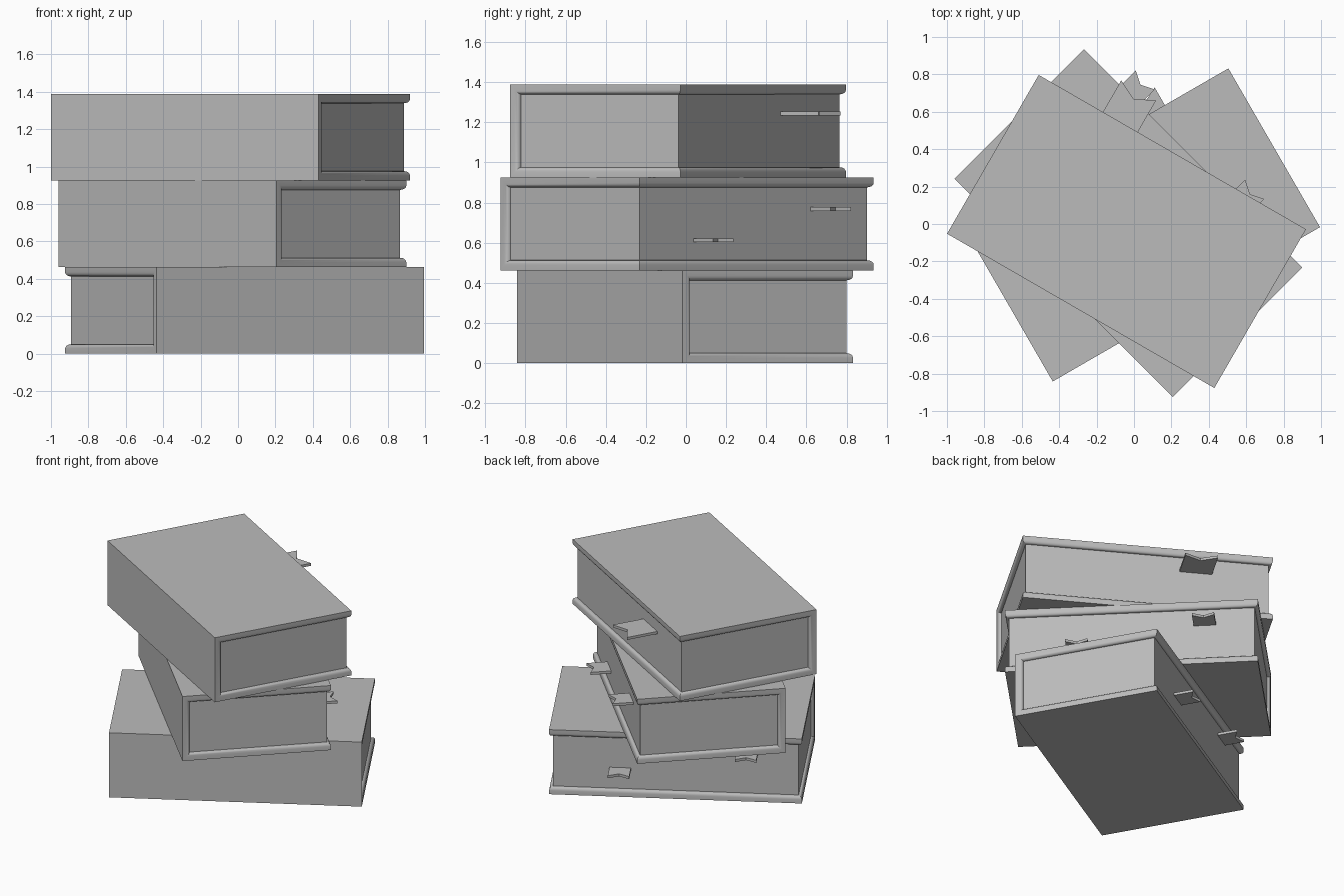
import bpy
import bmesh
from math import radians
from mathutils import Matrix

LENGTH, WIDTH, HEIGHT = 1.65, 0.98, 0.463
BOARD, INSET = 0.05, 0.023

cube = bpy.data.objects.get("Cube")
if cube:
    bpy.data.objects.remove(cube, do_unlink=True)

grey = bpy.data.materials.new("plain_grey")
grey.use_nodes = True
GREY = (0.5, 0.5, 0.5, 1)
grey.diffuse_color = GREY
grey.node_tree.nodes["Principled BSDF"].inputs["Base Color"].default_value = GREY


def finish(name, bm, place, smooth=False):
    bmesh.ops.recalc_face_normals(bm, faces=bm.faces)
    mesh = bpy.data.meshes.new(name)
    bm.to_mesh(mesh)
    bm.free()
    mesh.materials.append(grey)
    obj = bpy.data.objects.new(name, mesh)
    bpy.context.collection.objects.link(obj)
    obj.matrix_world = place
    if smooth:
        bpy.ops.object.select_all(action="DESELECT")
        obj.select_set(True)
        bpy.context.view_layer.objects.active = obj
        bpy.ops.object.shade_smooth_by_angle(angle=radians(35))
    return obj


def prism(points, offset):
    """Extrude a flat outline along an offset vector."""
    bm = bmesh.new()
    face = bm.faces.new([bm.verts.new(p) for p in points])
    new = bmesh.ops.extrude_face_region(bm, geom=[face])["geom"]
    verts = [v for v in new if isinstance(v, bmesh.types.BMVert)]
    bmesh.ops.translate(bm, verts=verts, vec=offset)
    if face.is_valid and not all(len(e.link_faces) == 2 for e in face.edges):
        bm.faces.new(face.verts)
    return bm


def cover(name, place):
    # U-shaped wrap: spine at -y, open at the ends and at +y
    y, low, high = WIDTH / 2, BOARD, HEIGHT - BOARD
    outline = [(-y, 0), (y, 0), (y, low), (BOARD - y, low),
               (BOARD - y, high), (y, high), (y, HEIGHT), (-y, HEIGHT)]
    bm = prism([(-LENGTH / 2, a, b) for a, b in outline], (LENGTH, 0, 0))

    # Round the inner rim
    def inner(v):
        return low - 0.001 < v.co.z < high + 0.001

    def is_rim(e):
        if not all(inner(v) for v in e.verts):
            return False
        a, b = (v.co for v in e.verts)
        at_end = abs(a.x - b.x) < 0.001
        at_fore = min(a.y, b.y) > y - 0.001
        return at_end or at_fore

    rim = [e for e in bm.edges if is_rim(e)]
    bmesh.ops.bevel(bm, geom=rim, offset=INSET, segments=4,
                    profile=0.5, affect="EDGES")
    finish(name, bm, place, True)


def pages(name, place):
    x, y = LENGTH / 2 - INSET, WIDTH / 2
    z = BOARD - 0.002
    y0, y1 = BOARD - y - 0.002, y - INSET
    outline = [(-x, y0, z), (x, y0, z), (x, y1, z), (-x, y1, z)]
    finish(name, prism(outline, (0, 0, HEIGHT - 2 * z)), place)


def ribbon(name, place, x, z, width, reach):
    # Swallow-tailed marker standing out of the fore edge
    tip, w = WIDTH / 2 + reach, width / 2
    root = WIDTH / 2 - INSET - 0.02
    outline = [(x - w, root), (x + w, root), (x + w, tip),
               (x, tip - width * 0.25), (x - w, tip)]
    bm = prism([(a, b, z - 0.009) for a, b in outline], (0, 0, 0.018))
    finish(name, bm, place)


# Each book: name, centre, turn, then its markers (x, z, width, reach)
books = [
    ("bottom", (0.035, -0.005), 30,
     [(0.363, 0.19, 0.14, 0.109), (-0.467, 0.34, 0.14, 0.109)]),
    ("middle", (-0.03, 0.005), -45,
     [(-0.477, 0.305, 0.145, 0.115), (0.35, 0.15, 0.145, 0.115)]),
    ("top", (-0.04, -0.04), -30, [(-0.321, 0.318, 0.215, 0.196)]),
]
for level, (name, (cx, cy), turn, markers) in enumerate(books):
    place = (Matrix.Translation((cx, cy, level * HEIGHT))
             @ Matrix.Rotation(radians(turn), 4, "Z"))
    cover(name + "_book_cover", place)
    pages(name + "_book_pages", place)
    for i, marker in enumerate(markers):
        ribbon(f"{name}_book_marker_{i + 1}", place, *marker)
